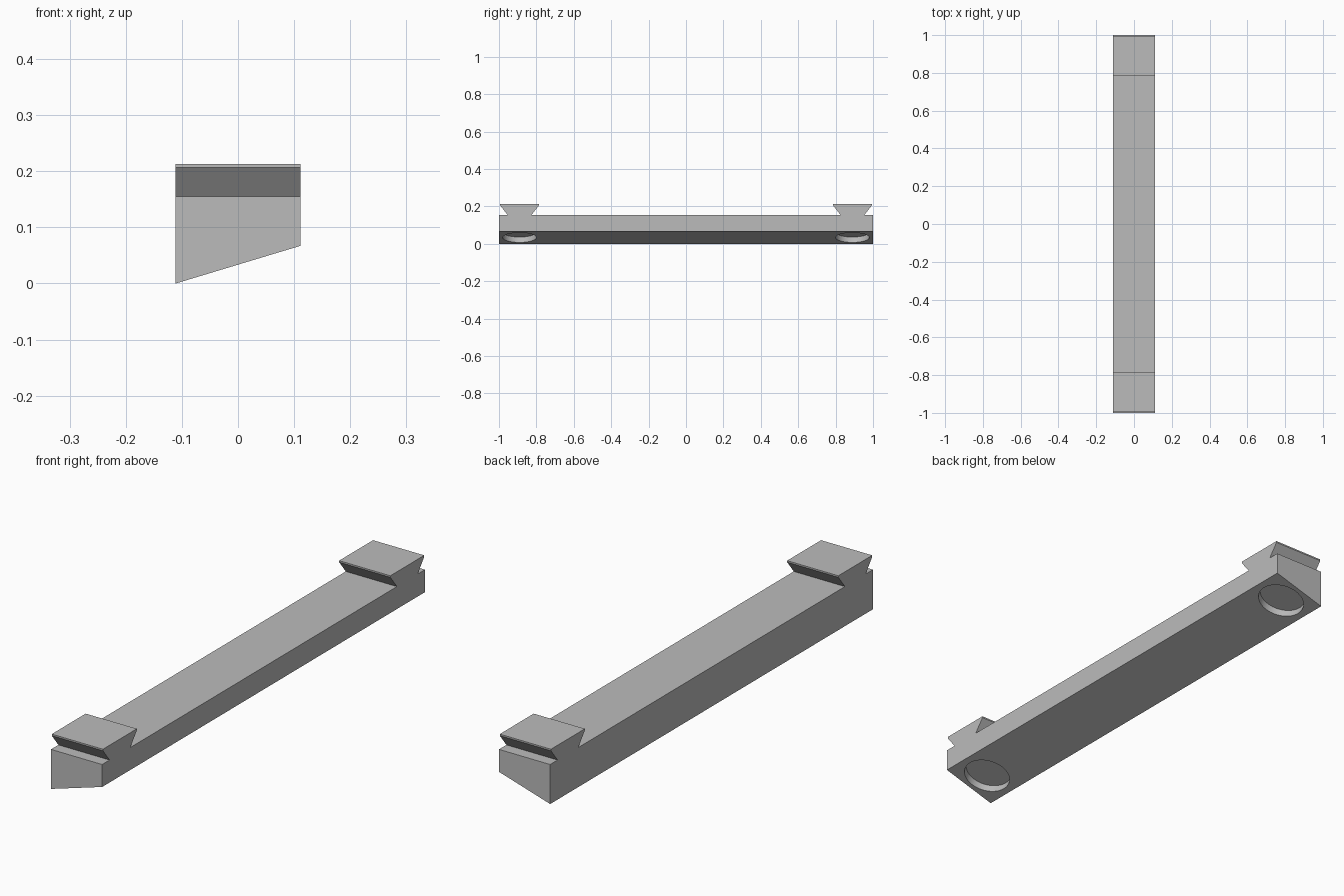
import bpy, bmesh, math
from mathutils import Matrix, Vector

cube = bpy.data.objects.get("Cube")
if cube:
    bpy.data.objects.remove(cube, do_unlink=True)

HALF_W = 0.111      # half width across x
RISE = 0.067        # underside rise from -x to +x
DECK = 0.155        # top of the bar
TOP = 0.213         # top of the dovetails
SLOT_Y = 0.89       # dovetail and magnet recess position
SLOPE = math.atan2(RISE, 2 * HALF_W)

grey = bpy.data.materials.new("plain grey")
grey.use_nodes = True
colour = (0.5, 0.5, 0.5, 1)
grey.diffuse_color = colour
grey.node_tree.nodes["Principled BSDF"].inputs["Base Color"].default_value = colour


def make_object(name, bm):
    bmesh.ops.recalc_face_normals(bm, faces=bm.faces)
    mesh = bpy.data.meshes.new(name)
    bm.to_mesh(mesh)
    bm.free()
    mesh.materials.append(grey)
    obj = bpy.data.objects.new(name, mesh)
    bpy.context.collection.objects.link(obj)
    return obj


def extrude_profile(name, points, travel):
    bm = bmesh.new()
    face = bm.faces.new([bm.verts.new(p) for p in points])
    side = bmesh.ops.extrude_face_region(bm, geom=[face])["geom"]
    verts = [v for v in side if isinstance(v, bmesh.types.BMVert)]
    bmesh.ops.translate(bm, verts=verts, vec=travel)
    return make_object(name, bm)


def unite(target, other, operation):
    mod = target.modifiers.new(other.name, "BOOLEAN")
    mod.operation = operation
    mod.solver = "EXACT"
    mod.object = other
    bpy.context.view_layer.objects.active = target
    bpy.ops.object.modifier_apply(modifier=mod.name)
    bpy.data.objects.remove(other, do_unlink=True)


# Long bar with a sloping underside
bar = extrude_profile("bar", [(-HALF_W, -1, 0), (HALF_W, -1, RISE),
                              (HALF_W, -1, DECK), (-HALF_W, -1, DECK)], (0, 2, 0))

for side, label in ((-1, "front"), (1, "back")):
    # Flared dovetail with a thin upright lip, its foot sunk into the bar
    half = [(0.064, DECK - 0.02), (0.064, DECK), (0.105, 0.207), (0.105, TOP)]
    outline = half + [(-y, z) for y, z in reversed(half)]
    tail = extrude_profile(label + "_dovetail",
                           [(-HALF_W, side * SLOT_Y + y, z) for y, z in outline],
                           (2 * HALF_W, 0, 0))
    unite(bar, tail, "UNION")

    # Round recess square to the sloping underside
    bm = bmesh.new()
    place = (Matrix.Translation((0, side * SLOT_Y, RISE / 2))
             @ Matrix.Rotation(-SLOPE, 4, "Y"))
    bmesh.ops.create_cone(bm, cap_ends=True, segments=48, radius1=0.09,
                          radius2=0.09, depth=0.06, matrix=place)
    unite(bar, make_object(label + "_recess", bm), "DIFFERENCE")

# Smooth recess walls, sharp edges elsewhere
bpy.ops.object.select_all(action="DESELECT")
bar.select_set(True)
bpy.context.view_layer.objects.active = bar
bpy.ops.object.shade_smooth_by_angle(angle=math.radians(30))
bar.name = "dovetailed_bar"
